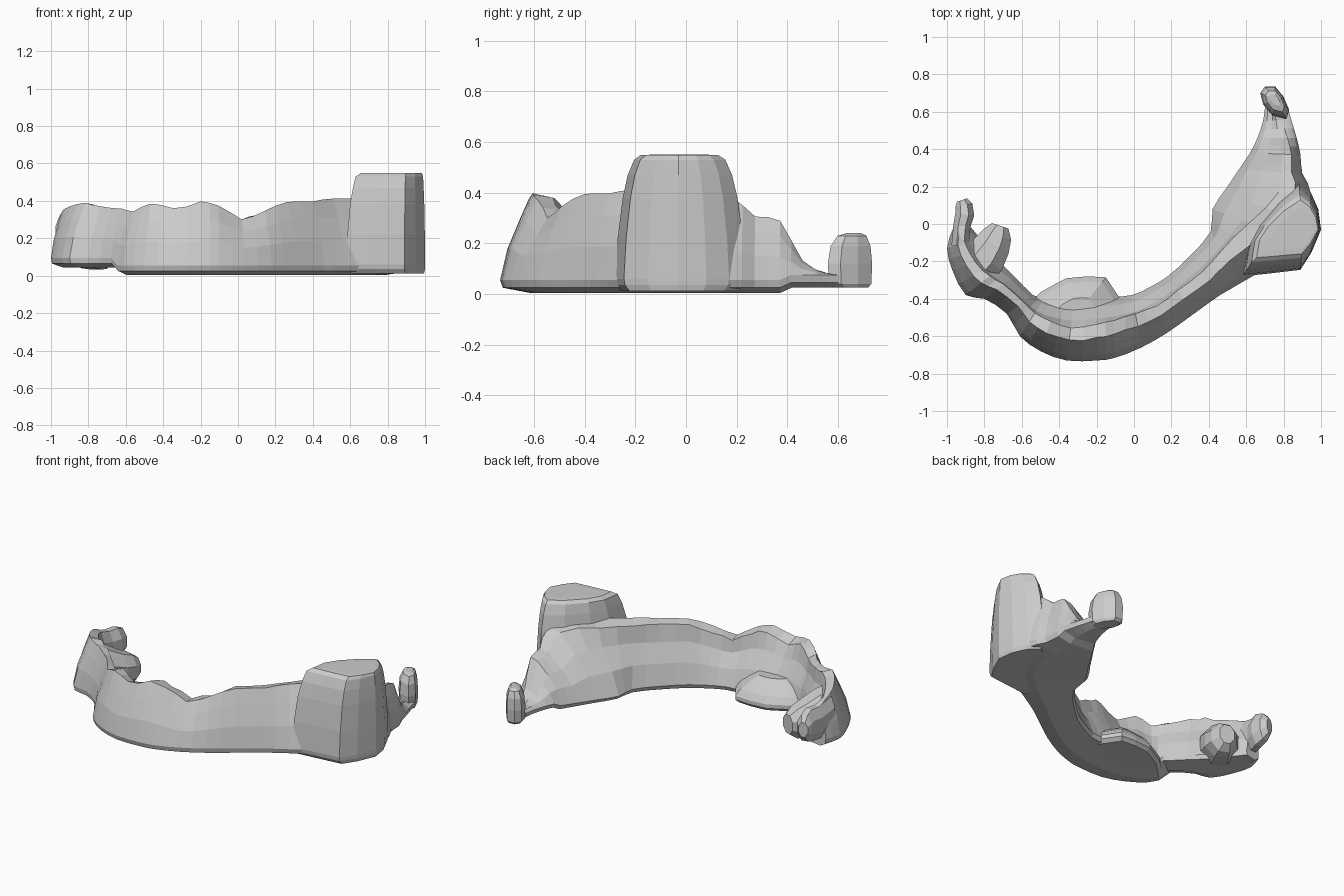
import bpy, bmesh, math, random
from mathutils import Vector

random.seed(7)


def loft(name, rings):
    """Skin a list of equal-length closed rings and cap both ends."""
    bm = bmesh.new()
    rows = [[bm.verts.new(p) for p in ring] for ring in rings]
    n = len(rows[0])
    for a, b in zip(rows, rows[1:]):
        for i in range(n):
            j = (i + 1) % n
            bm.faces.new((a[i], a[j], b[j], b[i]))
    bm.faces.new(rows[0])
    bm.faces.new(rows[-1])
    bmesh.ops.recalc_face_normals(bm, faces=bm.faces)
    me = bpy.data.meshes.new(name)
    bm.to_mesh(me)
    bm.free()
    ob = bpy.data.objects.new(name, me)
    bpy.context.collection.objects.link(ob)
    return ob


def lump(name, path, sides=8):
    """Rounded tube along points (x, y, z, horizontal radius, vertical radius)."""
    pts = [Vector(p[:3]) for p in path]
    rings = []
    for k, p in enumerate(path):
        d = pts[min(k + 1, len(pts) - 1)] - pts[max(k - 1, 0)]
        d.z = 0
        side = Vector((-d.y, d.x, 0)).normalized()
        ring = []
        for i in range(sides):
            a = 2 * math.pi * (i + 0.5) / sides
            ring.append(pts[k] + side * p[3] * math.cos(a) + Vector((0, 0, p[4] * math.sin(a))))
        rings.append(ring)
    return loft(name, rings)


# Wall stations: outer foot x, y, inner foot x, y, ridge position, ridge height
stations = [
    (-.97, -.03, -.87, -.02, .45, .30),
    (-1.0, -.13, -.82, -.08, .40, .345),
    (-.97, -.25, -.75, -.17, .42, .375),
    (-.90, -.38, -.70, -.22, .50, .39),
    (-.80, -.40, -.64, -.28, .50, .37),
    (-.68, -.48, -.54, -.38, .50, .355),
    (-.61, -.60, -.48, -.40, .48, .345),
    (-.50, -.68, -.41, -.41, .45, .39),
    (-.36, -.73, -.32, -.41, .42, .36),
    (-.20, -.73, -.20, -.40, .45, .395),
    (-.10, -.715, -.11, -.39, .48, .375),
    (.04, -.66, -.01, -.38, .50, .305),
    (.18, -.58, .08, -.34, .45, .345),
    (.32, -.48, .18, -.28, .48, .395),
    (.46, -.38, .30, -.17, .45, .40),
    (.58, -.31, .41, -.04, .50, .41),
    (.90, -.10, .42, .08, .45, .41),
    (.95, .15, .50, .20, .25, .40),
    (.90, .27, .56, .29, .20, .305),
    (.89, .37, .62, .38, .22, .29),
    (.87, .46, .66, .46, .30, .135),
    (.84, .56, .69, .55, .40, .085),
    (.82, .63, .70, .62, .45, .08),
]
# Smooth in-between stations
dense = []
for k in range(len(stations) - 1):
    p0, p1 = stations[max(k - 1, 0)], stations[k]
    p2, p3 = stations[k + 1], stations[min(k + 2, len(stations) - 1)]
    dense.append(p1)
    dense.append([(9 * (b + c) - a - d) / 16 for a, b, c, d in zip(p0, p1, p2, p3)])
dense.append(stations[-1])

rings = []
for ox, oy, ix, iy, t, h in dense:
    o, i = Vector((ox, oy, 0)), Vector((ix, iy, 0))
    lift = .045 if ox < -.65 else (.025 if oy > .4 else .005)
    low = lift + .05
    rough = .02 if -.55 < ox < .15 else .008

    def at(f, z):
        p = o.lerp(i, f)
        p.z = z
        return p
    j = [random.uniform(-1, 1) * rough for _ in range(2)]
    rings.append([
        at(.35, lift), at(.03, lift + .02), at(0, low),
        at(.09 * t / .45, low + (h - low) * .38),
        at(.24 * t / .45, low + (h - low) * .73),
        at(t * .82 + j[0], h + j[0] * .4), at(min(t + .14, .8) + j[1], h - .015 + j[1]),
        at(.62 + .25 * t * .5, low + (h - low) * .66),
        at(.87, low + (h - low) * .33),
        at(1, lift + .035), at(.96, lift + .01),
    ])
loft("curved_wall", rings)

# Tall block on the right, stacked outlines scaled separately in x and y
outline = [(.58, -.28), (.72, -.265), (.89, -.245), (.95, -.15), (1.0, -.03), (.985, .08),
           (.945, .17), (.88, .235), (.77, .14), (.66, .0), (.60, -.12)]
levels = [(.012, .93, .9), (.035, .99, .98), (.06, 1, 1), (.22, .985, .96), (.38, .945, .88),
          (.47, .90, .80), (.53, .86, .70), (.548, .78, .60), (.55, .6, .45)]
cx, cy = .80, -.03
loft("tall_block", [[(cx + (x - cx) * sx + .025 * (1 - sx) / .2, cy + (y - cy) * sy, z)
                     for x, y in outline] for z, sx, sy in levels])

# Knob at the right tip
knob = [(.675, .70), (.70, .735), (.755, .735), (.80, .68), (.83, .61), (.815, .56), (.74, .58), (.69, .64)]
loft("right_knob", [[(.755 + (x - .755) * s, .67 + (y - .67) * s, z) for x, y in knob]
                    for z, s in [(.025, .75), (.04, .95), (.12, 1), (.19, .9), (.23, .65), (.24, .35)]])

# Left tip horn and inward lobe
lump("left_horn", [(-.93, -.12, .22, .05, .12), (-.92, -.01, .20, .05, .11),
                   (-.905, .05, .20, .055, .11), (-.91, .10, .20, .05, .09), (-.92, .128, .20, .03, .05)])
lump("left_lobe", [(-.86, -.25, .20, .12, .14), (-.80, -.18, .165, .125, .135),
                   (-.755, -.11, .14, .105, .115), (-.73, -.055, .13, .085, .10),
                   (-.715, -.01, .13, .05, .065)])

# Low shelf inside the bend, sloping up into the wall
shelf = [(-.58, -.44), (-.50, -.365), (-.42, -.32), (-.36, -.29), (-.25, -.28), (-.15, -.285),
         (-.12, -.33), (-.06, -.42), (-.25, -.52), (-.42, -.52)]
loft("inner_shelf", [[(-.3 + (x + .3) * s, -.47 + (y + .47) * s, z) for x, y in shelf]
                     for z, s in [(.01, .9), (.03, 1), (.055, 1), (.095, .86), (.14, .6), (.17, .4)]])
